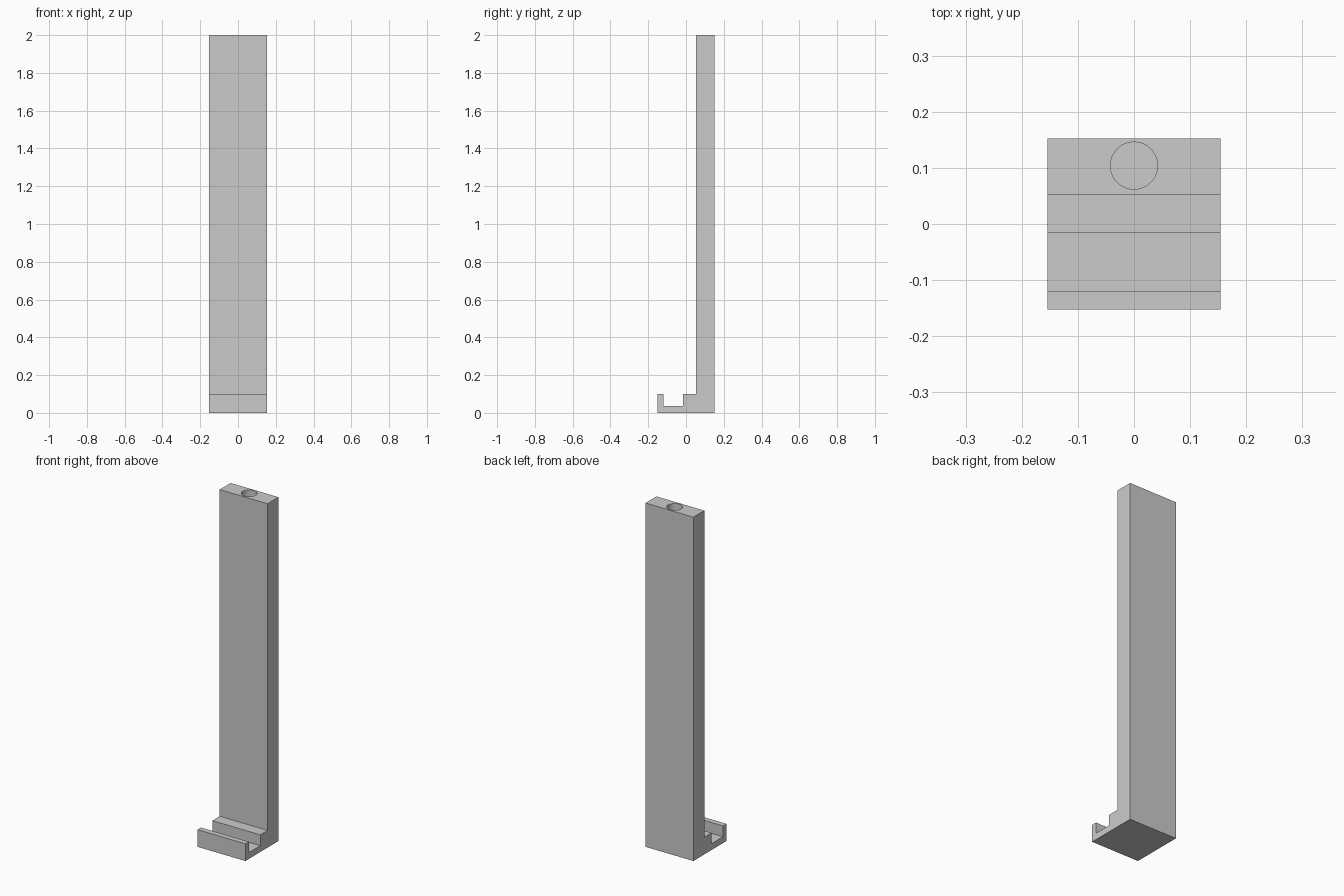
import bpy
import bmesh

cube = bpy.data.objects.get("Cube")
if cube:
    bpy.data.objects.remove(cube, do_unlink=True)

HALF_WIDTH = 0.154

grey = bpy.data.materials.new("light grey")
grey.use_nodes = True
grey.diffuse_color = (0.6, 0.6, 0.6, 1)
grey.node_tree.nodes["Principled BSDF"].inputs["Base Color"].default_value = grey.diffuse_color


def extrude_profile(name, profile):
    """Extrude a (y, z) outline across the full width."""
    bm = bmesh.new()
    face = bm.faces.new([bm.verts.new((-HALF_WIDTH, y, z)) for y, z in profile])
    result = bmesh.ops.extrude_face_region(bm, geom=[face])
    moved = [v for v in result["geom"] if isinstance(v, bmesh.types.BMVert)]
    bmesh.ops.translate(bm, verts=moved, vec=(2 * HALF_WIDTH, 0, 0))
    bmesh.ops.recalc_face_normals(bm, faces=bm.faces)
    mesh = bpy.data.meshes.new(name)
    bm.to_mesh(mesh)
    bm.free()
    mesh.materials.append(grey)
    obj = bpy.data.objects.new(name, mesh)
    bpy.context.collection.objects.link(obj)
    return obj


# Tall back plate with a grooved foot, as one profile
stand = extrude_profile("upright_with_grooved_foot", [
    (-0.152, 0), (0.152, 0), (0.152, 2), (0.052, 2), (0.052, 0.1),
    (-0.015, 0.1), (-0.015, 0.037), (-0.12, 0.037), (-0.12, 0.1), (-0.152, 0.1),
])

# Blind round hole in the top end
bpy.ops.mesh.primitive_cylinder_add(vertices=64, radius=0.042, depth=0.4,
                                    location=(0, 0.104, 2))
cutter = bpy.context.object
cutter.name = "hole_cutter"
cutter.data.materials.append(grey)

hole = stand.modifiers.new("top_hole", "BOOLEAN")
hole.operation = "DIFFERENCE"
hole.solver = "EXACT"
hole.object = cutter

# Bake the hole, then shade its wall smooth with crisp edges
bpy.ops.object.select_all(action="DESELECT")
stand.select_set(True)
bpy.context.view_layer.objects.active = stand
bpy.ops.object.modifier_apply(modifier=hole.name)
bpy.data.objects.remove(cutter, do_unlink=True)
bpy.ops.object.shade_smooth_by_angle()
